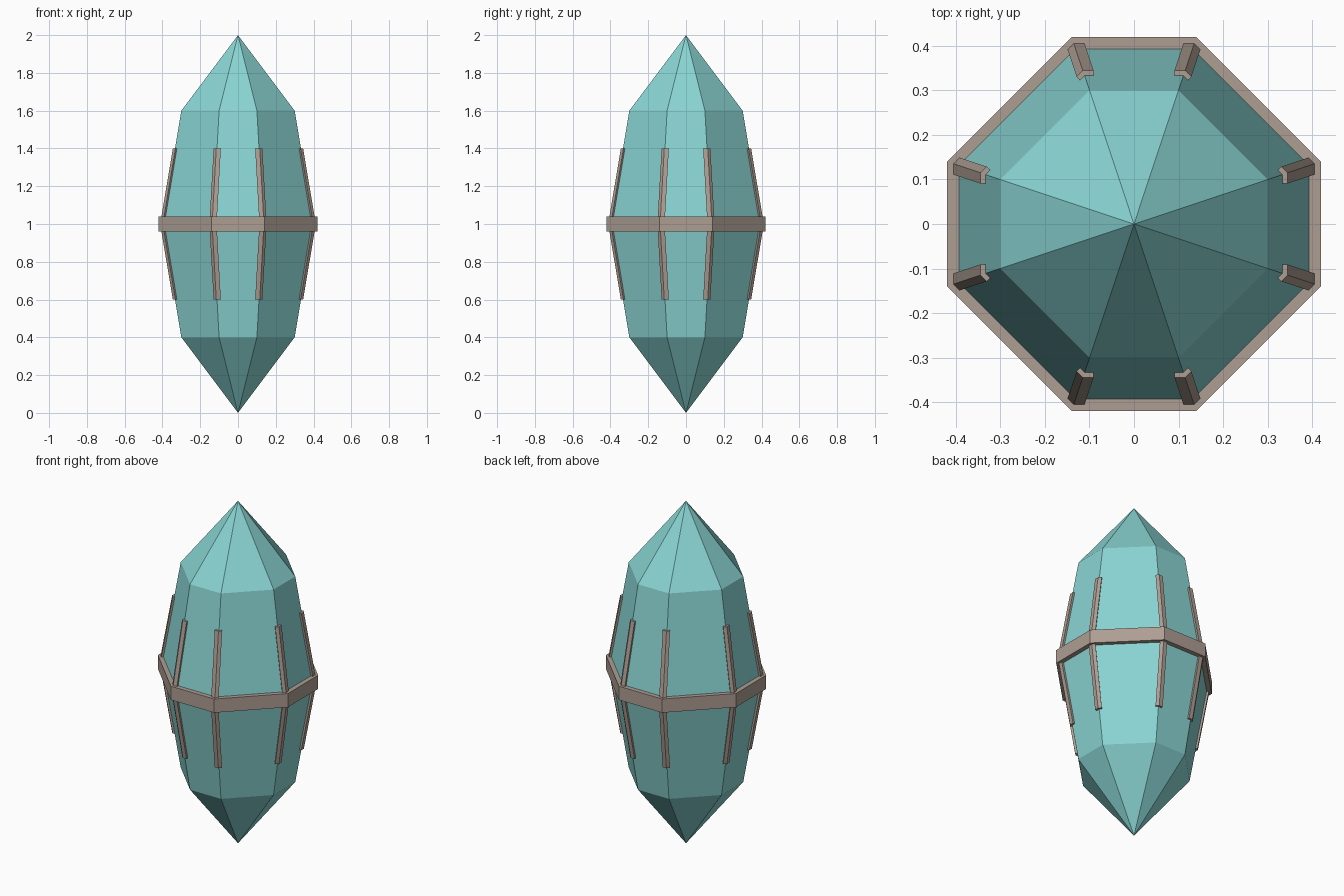
import bpy, bmesh
from mathutils import Matrix
from math import radians

if "Cube" in bpy.data.objects:
    bpy.data.objects.remove(bpy.data.objects["Cube"])


def material(name, color):
    m = bpy.data.materials.new(name)
    m.diffuse_color = color
    m.use_nodes = True
    m.node_tree.nodes["Principled BSDF"].inputs["Base Color"].default_value = m.diffuse_color
    return m


CRYSTAL = material("teal_crystal", (0.25, 0.66, 0.65, 1))
METAL = material("warm_metal", (0.42, 0.34, 0.29, 1))


def make_object(name, bm, mat):
    bmesh.ops.recalc_face_normals(bm, faces=bm.faces)
    me = bpy.data.meshes.new(name)
    bm.to_mesh(me)
    bm.free()
    me.materials.append(mat)
    ob = bpy.data.objects.new(name, me)
    bpy.context.collection.objects.link(ob)
    return ob


def octagon(r):
    """Uneven octagon: short sides on the axes, long sides on the diagonals."""
    a = r / 3
    return [(a, r), (-a, r), (-r, a), (-r, -a), (-a, -r), (a, -r), (r, -a), (r, a)]


def ring_verts(bm, points, z):
    return [bm.verts.new((x, y, z)) for x, y in points]


def bridge(bm, a, b):
    n = len(a)
    for i in range(n):
        j = (i + 1) % n
        bm.faces.new((a[i], a[j], b[j], b[i]))


# Faceted crystal with a point at each end
bm = bmesh.new()
levels = [ring_verts(bm, octagon(r), z) for r, z in ((0.3, 0.4), (0.4, 1.0), (0.3, 1.6))]
bridge(bm, levels[0], levels[1])
bridge(bm, levels[1], levels[2])
for ring, z in ((levels[0], 0), (levels[2], 2)):
    tip = bm.verts.new((0, 0, z))
    for i in range(8):
        bm.faces.new((ring[i], ring[(i + 1) % 8], tip))
make_object("crystal", bm, CRYSTAL)

# Flat band around the middle
bm = bmesh.new()
loops = [ring_verts(bm, octagon(r), z)
         for r, z in ((0.42, 0.96), (0.42, 1.04), (0.385, 1.04), (0.385, 0.96))]
for i in range(4):
    bridge(bm, loops[i], loops[(i + 1) % 4])
make_object("band", bm, METAL)


# Angled strips that wrap the crystal edges above and below the band
def strip_section(r):
    t, a = 0.014, r / 3
    d = t * 2 / 3
    return [(a - 0.024, r), (a, r), (a + 0.014, r - 0.014),
            (a + 0.014 - d, r - 0.014 - d), (a - t / 3, r - t), (a - 0.024, r - t)]


for level, side in (("upper", 1), ("lower", -1)):
    for k in range(4):
        for hand, flip in (("a", 1), ("b", -1)):
            bm = bmesh.new()
            base = ring_verts(bm, strip_section(0.412), 1.0)
            end = ring_verts(bm, strip_section(0.345), 1 + side * 0.4)
            bridge(bm, base, end)
            # each end cap is two quads forming a chevron
            for s in (base, end):
                bm.faces.new((s[0], s[1], s[4], s[5]))
                bm.faces.new((s[1], s[2], s[3], s[4]))
            bm.transform(Matrix.Rotation(radians(90 * k), 4, 'Z') @ Matrix.Diagonal((flip, 1, 1, 1)))
            make_object(f"{level}_strip_{k + 1}{hand}", bm, METAL)
